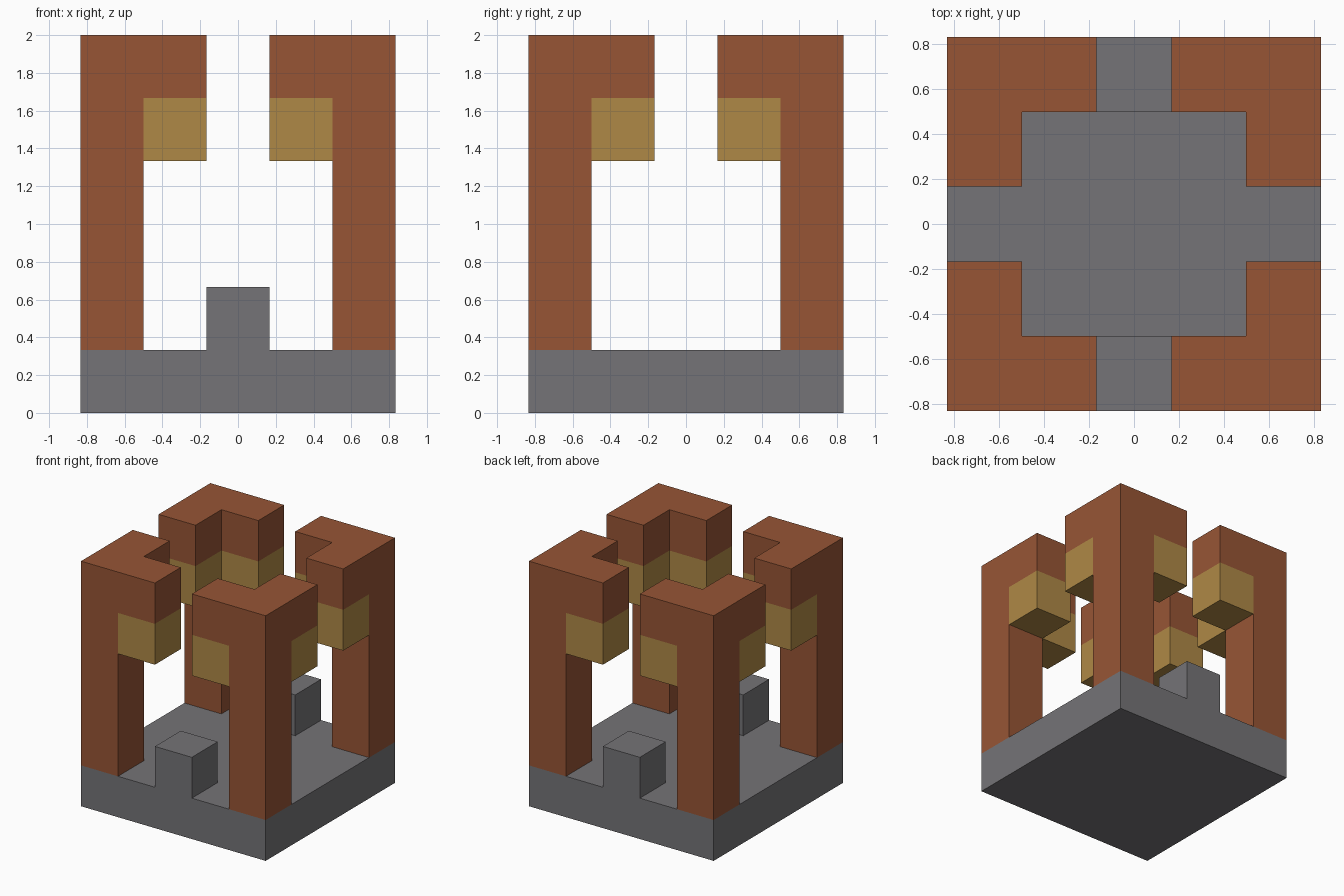
import bpy
import bmesh
from mathutils import Vector

cube = bpy.data.objects.get("Cube")
if cube:
    bpy.data.objects.remove(cube, do_unlink=True)

U = 1 / 3          # one block of the grid
HALF = 2.5 * U     # half width of the base


def material(name, rgb):
    mat = bpy.data.materials.new(name)
    mat.use_nodes = True
    mat.diffuse_color = (*rgb, 1)
    mat.node_tree.nodes["Principled BSDF"].inputs["Base Color"].default_value = (*rgb, 1)
    return mat


stone = material("grey stone", (0.178, 0.174, 0.184))
brick = material("rust brown", (0.309, 0.091, 0.036))
gold = material("ochre gold", (0.429, 0.250, 0.061))


def finish(name, bm, mats, mirror=None):
    bmesh.ops.recalc_face_normals(bm, faces=bm.faces)
    mesh = bpy.data.meshes.new(name)
    bm.to_mesh(mesh)
    bm.free()
    for mat in mats:
        mesh.materials.append(mat)
    obj = bpy.data.objects.new(name, mesh)
    bpy.context.collection.objects.link(obj)
    if mirror:
        mod = obj.modifiers.new("Mirror", "MIRROR")
        mod.use_axis = mirror
        mod.use_mirror_merge = False
    return obj


def box(size, center):
    bm = bmesh.new()
    bmesh.ops.create_cube(bm, size=1)
    bmesh.ops.scale(bm, vec=size, verts=bm.verts)
    bmesh.ops.translate(bm, vec=center, verts=bm.verts)
    return bm


def extrude_down(bm, faces, depth):
    geom = bmesh.ops.extrude_face_region(bm, geom=faces)["geom"]
    verts = [g for g in geom if isinstance(g, bmesh.types.BMVert)]
    bmesh.ops.translate(bm, vec=(0, 0, -depth), verts=verts)
    return [g for g in geom if isinstance(g, bmesh.types.BMFace)]


# Square floor slab
finish("base_slab", box((2 * HALF, 2 * HALF, U), (0, 0, U / 2)), [stone])

# Small block in the middle of the front and back edges
finish("edge_block", box((U, U, U), (0, -2 * U, 1.5 * U)), [stone], (False, True, False))

# Corner pillar with two hanging arms, mirrored to all four corners
bm = bmesh.new()
for cx, cy in ((2, 2), (1, 2), (2, 1)):
    corners = [(-.5, -.5), (.5, -.5), (.5, .5), (-.5, .5)]
    bm.faces.new([bm.verts.new(((cx + dx) * U, (cy + dy) * U, 6 * U)) for dx, dy in corners])
bmesh.ops.remove_doubles(bm, verts=bm.verts, dist=0.001)
faces = extrude_down(bm, list(bm.faces), U)
faces = extrude_down(bm, faces, U)
corner = max(faces, key=lambda f: f.calc_center_median().dot(Vector((1, 1, 0))))
extrude_down(bm, [corner], 3 * U)

# Lower half of the arms is gold
for f in bm.faces:
    c = f.calc_center_median()
    f.material_index = int(3.9 * U < c.z < 4.9 * U and min(c.x, c.y) < 1.8 * U)
finish("corner_pillars", bm, [brick, gold], (True, True, False))
